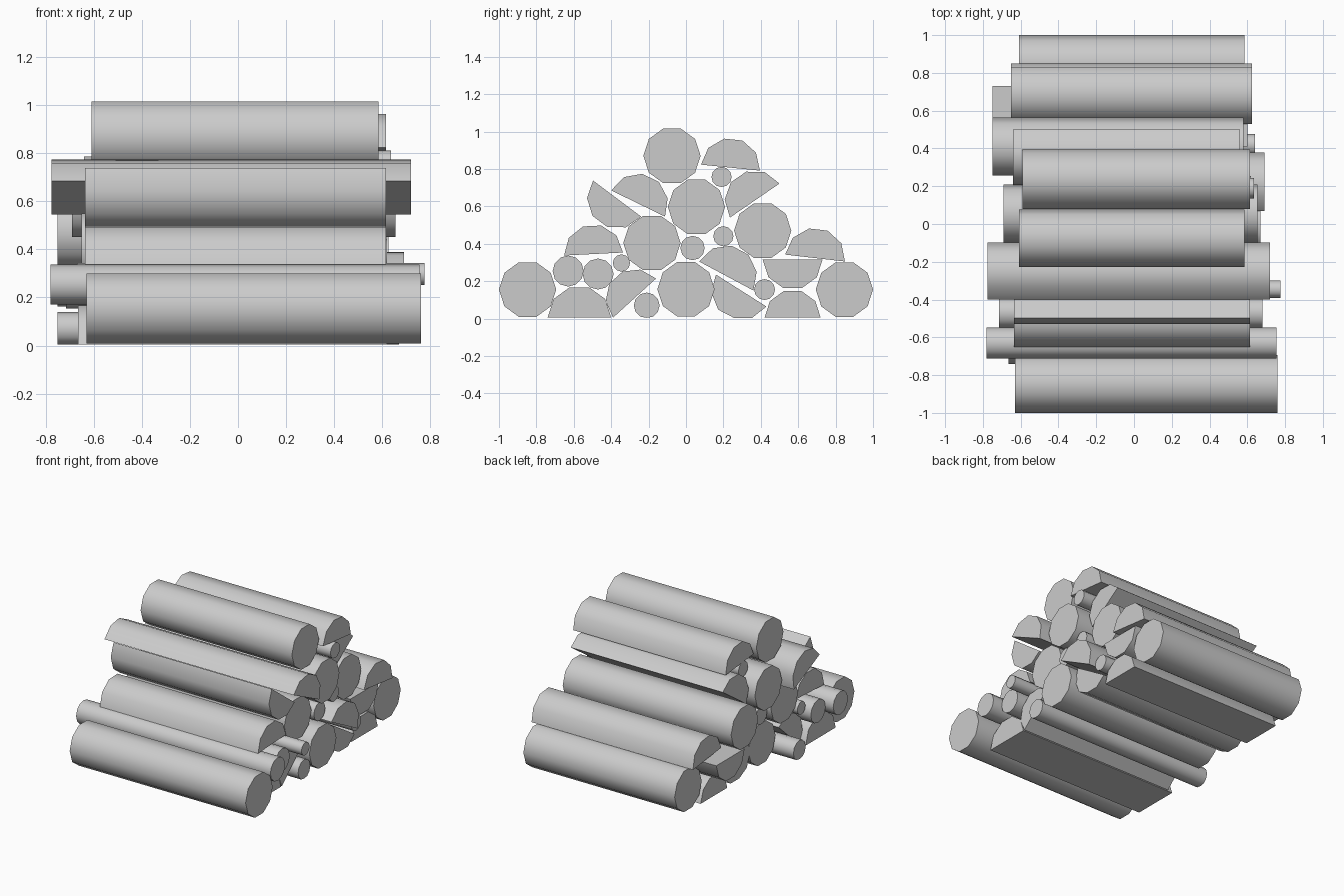
import bpy, bmesh, math

if "Cube" in bpy.data.objects:
    bpy.data.objects.remove(bpy.data.objects["Cube"])


def prism(name, profile, x0, x1):
    """Extrude a closed (y, z) profile along x."""
    bm = bmesh.new()
    face = bm.faces.new([bm.verts.new((x0, y, max(z, 0.004))) for y, z in profile])
    ext = bmesh.ops.extrude_face_region(bm, geom=[face])
    for v in ext["geom"]:
        if isinstance(v, bmesh.types.BMVert):
            v.co.x = x1
    if not any(f.calc_center_median().x < x0 + 1e-4 for f in bm.faces):
        bm.faces.new([v for v in bm.verts if v.co.x < x0 + 1e-4])
    bmesh.ops.recalc_face_normals(bm, faces=bm.faces)
    mesh = bpy.data.meshes.new(name)
    bm.to_mesh(mesh)
    bm.free()
    obj = bpy.data.objects.new(name, mesh)
    bpy.context.collection.objects.link(obj)
    # Smooth bark, sharp cut ends and split faces
    bpy.ops.object.select_all(action='DESELECT')
    obj.select_set(True)
    bpy.context.view_layer.objects.active = obj
    bpy.ops.object.shade_smooth_by_angle(angle=math.radians(45))


def arc(cy, cz, r, start, sweep, steps, count):
    return [(cy + r * math.cos(start + sweep * i / steps),
             cz + r * math.sin(start + sweep * i / steps)) for i in range(count)]


def round_log(name, y, z, r, x0, x1, sides):
    prism(name, arc(y, z, r, 0, math.tau, sides, sides), x0, x1)


def split_log(name, p, q, x0, x1):
    """Half log: flat side from p to q, bark running counter-clockwise."""
    cy, cz = (p[0] + q[0]) / 2, (p[1] + q[1]) / 2
    start = math.atan2(p[1] - cz, p[0] - cy)
    prism(name, arc(cy, cz, math.dist(p, q) / 2, start, math.pi, 5, 6), x0, x1)


# Whole thick logs: y, z, x start, x end
thick = [(-.847, .155, -.63, .76), (.847, .155, -.61, .585), (0, .157, -.60, .67),
         (-.182, .404, -.65, .60), (.056, .597, -.69, .655), (.41, .47, -.75, .58),
         (-.075, .87, -.61, .585)]
for i, (y, z, a, b) in enumerate(thick):
    round_log(f"thick_log_{i + 1}", y, z, .153, a, b, 10)

# Thin round branches: y, z, radius, x start, x end
thin = [(-.63, .254, .083, -.78, .755), (-.47, .238, .083, -.715, .68),
        (-.345, .297, .046, -.67, .775), (-.21, .07, .069, -.75, .67),
        (.035, .377, .065, -.62, .62), (.2, .44, .054, -.60, .62),
        (.19, .757, .054, -.585, .635), (.42, .155, .056, -.60, .64)]
for i, (y, z, r, a, b) in enumerate(thin):
    round_log(f"branch_{i + 1}", y, z, r, a, b, 12)

# Split half logs: flat side ends, x start, x end
halves = [((-.40, .005), (-.74, .005), -.665, .62),
          ((-.16, .214), (-.39, .005), -.62, .62),
          ((.16, .235), (.43, .064), -.60, .62),
          ((.72, .005), (.42, .005), -.62, .60),
          ((.41, .315), (.73, .315), -.75, .60),
          ((.85, .305), (.53, .342), -.65, .625),
          ((.36, .15), (.07, .305), -.60, .69),
          ((-.337, .353), (-.652, .337), -.635, .615),
          ((-.497, .738), (-.24, .545), -.635, .615),
          ((-.112, .545), (-.40, .685), -.775, .72),
          ((.50, .722), (.235, .54), -.64, .56),
          ((.395, .791), (.08, .823), -.59, .615)]
for i, (p, q, a, b) in enumerate(halves):
    split_log(f"split_log_{i + 1}", p, q, a, b)
